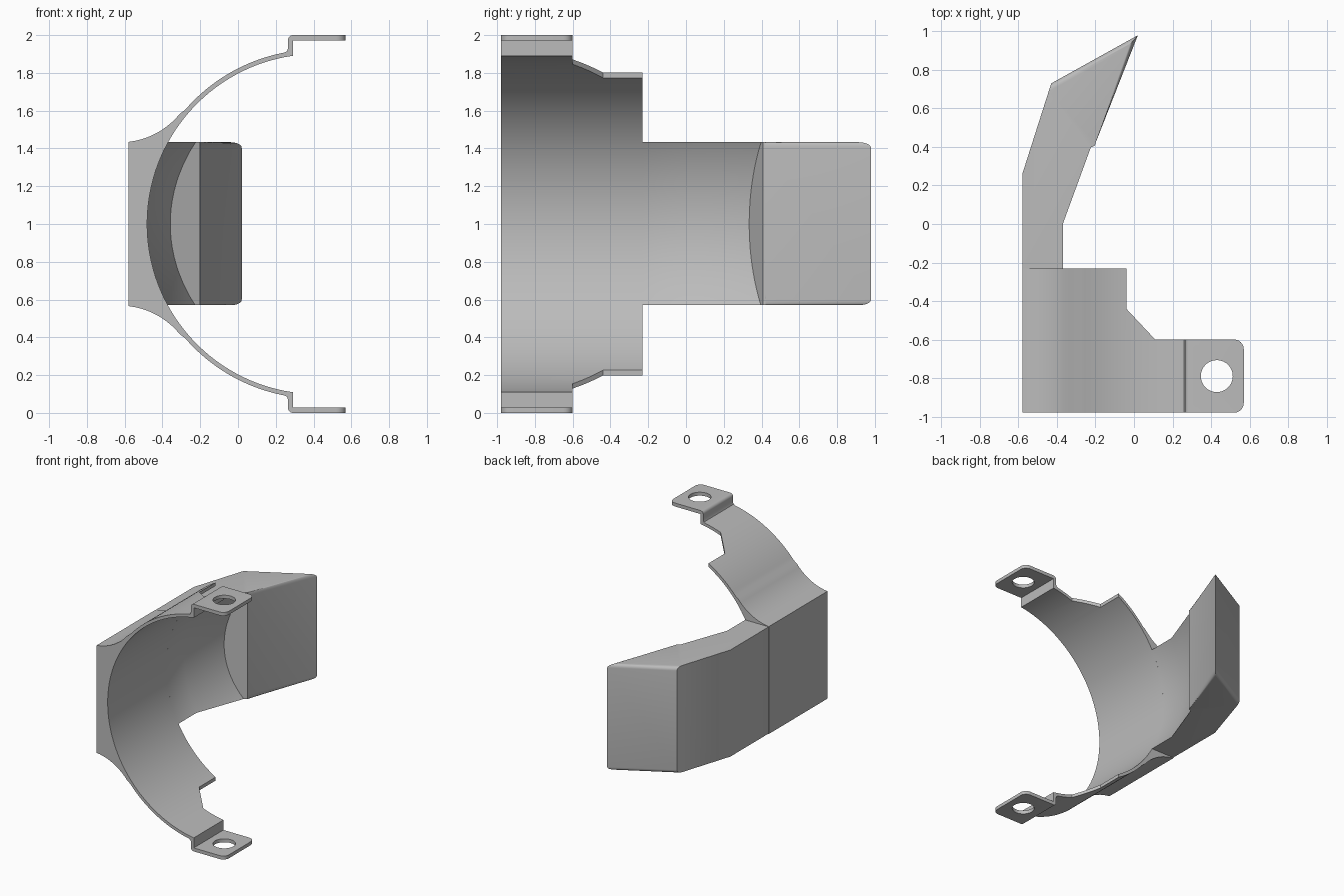
import bpy
import bmesh
from math import cos, sin, radians, sqrt, atan2, asin, acos
from mathutils import Vector

if "Cube" in bpy.data.objects:
    bpy.data.objects.remove(bpy.data.objects["Cube"], do_unlink=True)

grey = bpy.data.materials.new("plain grey")
grey.use_nodes = True
grey.diffuse_color = (0.5, 0.5, 0.5, 1)
grey.node_tree.nodes["Principled BSDF"].inputs["Base Color"].default_value = (0.5, 0.5, 0.5, 1)

CX, CZ = 0.419, 1.0            # axis of the clamp bore
R_IN, R_OUT = 0.9, 0.924
FRONT, BACK = -0.98, -0.23     # length of the clamp band
SLANT = 0.366                  # sideways lean of the arm


def finish(name, bm):
    bmesh.ops.recalc_face_normals(bm, faces=bm.faces)
    mesh = bpy.data.meshes.new(name)
    bm.to_mesh(mesh)
    bm.free()
    obj = bpy.data.objects.new(name, mesh)
    mesh.materials.append(grey)
    bpy.context.collection.objects.link(obj)
    return obj


def prism(points, start, end):
    """Extrude a closed 3D outline from start offset to end offset."""
    bm = bmesh.new()
    face = bm.faces.new([bm.verts.new(Vector(p) + Vector(start)) for p in points])
    new = bmesh.ops.extrude_face_region(bm, geom=[face])["geom"]
    verts = [v for v in new if isinstance(v, bmesh.types.BMVert)]
    bmesh.ops.translate(bm, verts=verts, vec=Vector(end) - Vector(start))
    return bm


def boolean(obj, cutter, operation):
    mod = obj.modifiers.new("cut", "BOOLEAN")
    mod.operation, mod.object, mod.solver = operation, cutter, "EXACT"
    bpy.context.view_layer.objects.active = obj
    bpy.ops.object.modifier_apply(modifier=mod.name)
    bpy.data.objects.remove(cutter, do_unlink=True)


def arc(cx, cy, r, a0, a1, n):
    return [(cx + r * cos(a0 + (a1 - a0) * i / n), cy + r * sin(a0 + (a1 - a0) * i / n))
            for i in range(n + 1)]


# Clamp band: upper half of the cross-section, then mirrored
flare = arc(-0.627, 1.844, 0.412, radians(-83.5), radians(-38.9), 10)
join = flare[-1]
outer = arc(CX, CZ, R_OUT, atan2(join[1] - CZ, join[0] - CX), acos((0.245 - CX) / R_OUT), 20)[1:]
step = [(0.259, 1.915), (0.265, 1.93)] + arc(0.29, 1.975, 0.025, radians(180), radians(90), 5)
tab = [(0.7, 2.0), (0.7, 1.972), (0.29, 1.972)]
inner = arc(CX, CZ, R_IN, acos((0.29 - CX) / R_IN), radians(180), 32)
upper = flare + outer + step + tab + inner
lower = [(x, 2 - z) for x, z in reversed(upper[:-1])]
section = [(x, 0, z) for x, z in upper + lower]
band = finish("clamp_band", prism(section, (0, -1.2, 0), (0, 0, 0)))

# Plan outline trims the band: rounded tab corners and stepped rear edge
plan = [(-0.8, FRONT)]
plan += arc(0.52, FRONT + 0.05, 0.05, radians(-90), 0, 6)
plan += arc(0.52, -0.65, 0.05, 0, radians(90), 6)
plan += [(0.11, -0.6), (-0.04, -0.44), (-0.04, BACK), (-0.8, BACK)]
trim = finish("plan_trim", prism([(x, y, 0) for x, y in plan], (0, 0, -0.2), (0, 0, 2.2)))
boolean(band, trim, "INTERSECT")

# Bolt holes through both tabs
circle = arc(0.43, -0.79, 0.083, 0, radians(360), 40)[:-1]
drill = finish("hole_cutter", prism([(x, y, 0) for x, y in circle], (0, 0, -0.2), (0, 0, 2.2)))
boolean(band, drill, "DIFFERENCE")

# Rear arm: leaning block with a pointed end
arm_plan = [(-0.58, BACK), (-0.58, 0.26), (-0.43, 0.73), (0.02, 0.98),
            (-0.2, 0.42), (-0.22, 0.3), (-0.3, BACK)]
bm = prism([(x, y, 0) for x, y in arm_plan], (0, 0, 0.57), (0, 0, 1.433))
tip_edges = [e for e in bm.edges
             if abs(e.verts[0].co.z - e.verts[1].co.z) < 0.01
             and min(v.co.y for v in e.verts) > 0.4
             and max(v.co.y for v in e.verts) > 0.9]
bmesh.ops.bevel(bm, geom=tip_edges, offset=0.03, segments=5, profile=0.5, affect="EDGES")
arm = finish("rear_arm", bm)

# Hollow of the arm: the bore continues straight, then leans and stops on a slanted plane
bm = bmesh.new()
rings = [[], [], []]
for x, z in arc(CX, CZ, R_IN, 0, radians(360), 128)[:-1]:
    y = (0.503 + 0.47 * x) / 0.828
    rings[0].append(bm.verts.new((x, -0.6, z)))
    rings[1].append(bm.verts.new((x, 0, z)))
    rings[2].append(bm.verts.new((x + SLANT * y, y, z)))
for a, b in zip(rings, rings[1:]):
    for i in range(len(a)):
        bm.faces.new((a[i - 1], a[i], b[i], b[i - 1]))
bm.faces.new(rings[0])
bm.faces.new(rings[2])
boolean(arm, finish("bore_cutter", bm), "DIFFERENCE")

# Smooth curved walls, keep hard edges
bpy.ops.object.select_all(action="DESELECT")
for obj in (band, arm):
    obj.select_set(True)
bpy.context.view_layer.objects.active = band
bpy.ops.object.shade_smooth_by_angle(angle=radians(30))
